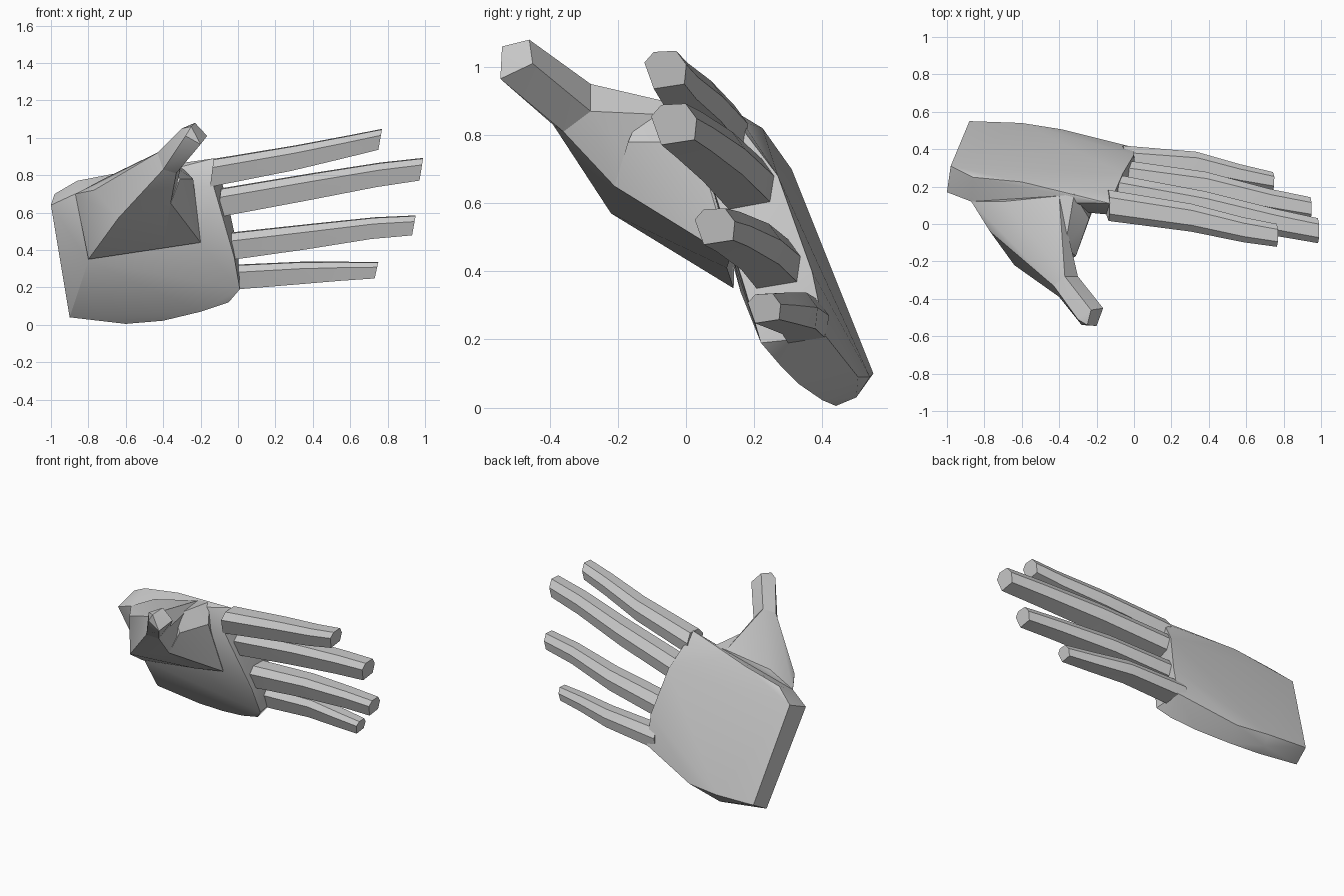
import bpy, bmesh, math

cube = bpy.data.objects.get("Cube")
if cube:
    bpy.data.objects.remove(cube, do_unlink=True)

grey = bpy.data.materials.new("plain_grey")
grey.use_nodes = True
grey.diffuse_color = (0.6, 0.6, 0.6, 1)
grey.node_tree.nodes["Principled BSDF"].inputs["Base Color"].default_value = (0.6, 0.6, 0.6, 1)


def finish(name, bm, angle):
    bmesh.ops.recalc_face_normals(bm, faces=bm.faces)
    mesh = bpy.data.meshes.new(name)
    bm.to_mesh(mesh)
    bm.free()
    mesh.materials.append(grey)
    obj = bpy.data.objects.new(name, mesh)
    bpy.context.collection.objects.link(obj)
    bpy.ops.object.select_all(action="DESELECT")
    obj.select_set(True)
    bpy.context.view_layer.objects.active = obj
    bpy.ops.object.shade_smooth_by_angle(angle=math.radians(angle))


def hull(name, points):
    """Faceted solid wrapped tightly around a few landmark points."""
    bm = bmesh.new()
    for p in points:
        bm.verts.new(p)
    bmesh.ops.convex_hull(bm, input=bm.verts[:])
    loose = [v for v in bm.verts if not v.link_faces]
    bmesh.ops.delete(bm, geom=loose, context="VERTS")
    finish(name, bm, 32)


# Cross-section of a finger in (y, z)
SECTION = [(-.54, .2), (-.3, .47), (.27, .5), (.53, .15), (.48, -.35), (-.3, -.47)]


def finger(name, stations):
    """Loft the finger section through (x, y, z, size) stations."""
    bm = bmesh.new()
    rings = [[bm.verts.new((x + .02 * b, y + a * s, z + b * s)) for a, b in SECTION]
             for x, y, z, s in stations]
    for r, q in zip(rings, rings[1:]):
        for i in range(len(SECTION)):
            j = (i + 1) % len(SECTION)
            bm.faces.new((r[i], r[j], q[j], q[i]))
    bm.faces.new(rings[0])
    bm.faces.new(rings[-1])
    finish(name, bm, 40)


# Palm: flat tilted back, wrist end, rounded outer edge, knuckle end
hull("palm", [
    (-.88, .55, .1), (-.98, .31, .7), (-.9, .44, .04), (-1, .17, .64),
    (-.6, .54, .09), (-.38, .505, .09), (-.6, .44, .005), (-.6, .5, .03),
    (-.4, .4, .022), (-.2, .33, .07), (-.05, .28, .12), (.01, .22, .19),
    (0, .41, .21), (0, .37, .4), (-.06, .27, .68), (-.13, .165, .84),
    (-.13, .11, .89), (-.3, .14, .865), (-.6, .225, .82), (-.86, .25, .77),
    (-.87, .12, .7), (-.8, .16, .34), (-.2, .14, .43), (-.13, .05, .74),
    (-.02, .17, .36)])

# Thumb mound, hollowed where the web runs towards the first finger
thumb_joint = [(-.4, -.39, .83), (-.43, -.33, .92), (-.37, -.28, .95),
               (-.3, -.28, .87), (-.33, -.36, .81)]
web_edge = [(-.37, -.13, .87), (-.36, -.21, .65), (-.4, .12, .41), (-.4, .15, .85)]
hull("thumb_mound", thumb_joint + web_edge + [
    (-.87, .12, .7), (-.8, .14, .35), (-.64, -.22, .57), (-.62, -.2, .65),
    (-.77, -.04, .72), (-.7, .12, .79)])
hull("thumb_web", web_edge + [
    (-.31, -.17, .78), (-.2, .13, .44), (-.32, .05, .84), (-.24, .03, .78),
    (-.32, .16, .86)])

# Thumb
hull("thumb", thumb_joint + [
    (-.28, -.54, 1.01), (-.3, -.51, 1.05), (-.23, -.46, 1.08),
    (-.165, -.45, 1.01), (-.2, -.545, .965), (-.25, -.54, 1.06)])

# Fingers, each with a slight bend at the middle joint
finger("index_finger", [(-.14, .1, .81, .155), (.3, .035, .89, .14),
                        (.58, -.03, .95, .125), (.76, -.06, .99, .115)])
finger("middle_finger", [(-.1, .18, .65, .16), (.38, .095, .735, .15),
                         (.75, .01, .8, .135), (.98, -.035, .83, .125)])
finger("ring_finger", [(-.06, .26, .415, .155), (.38, .205, .47, .14),
                       (.72, .125, .515, .12), (.94, .085, .53, .11)])
finger("little_finger", [(-.06, .345, .25, .14), (.33, .32, .275, .125),
                         (.56, .265, .285, .105), (.74, .23, .29, .09)])
